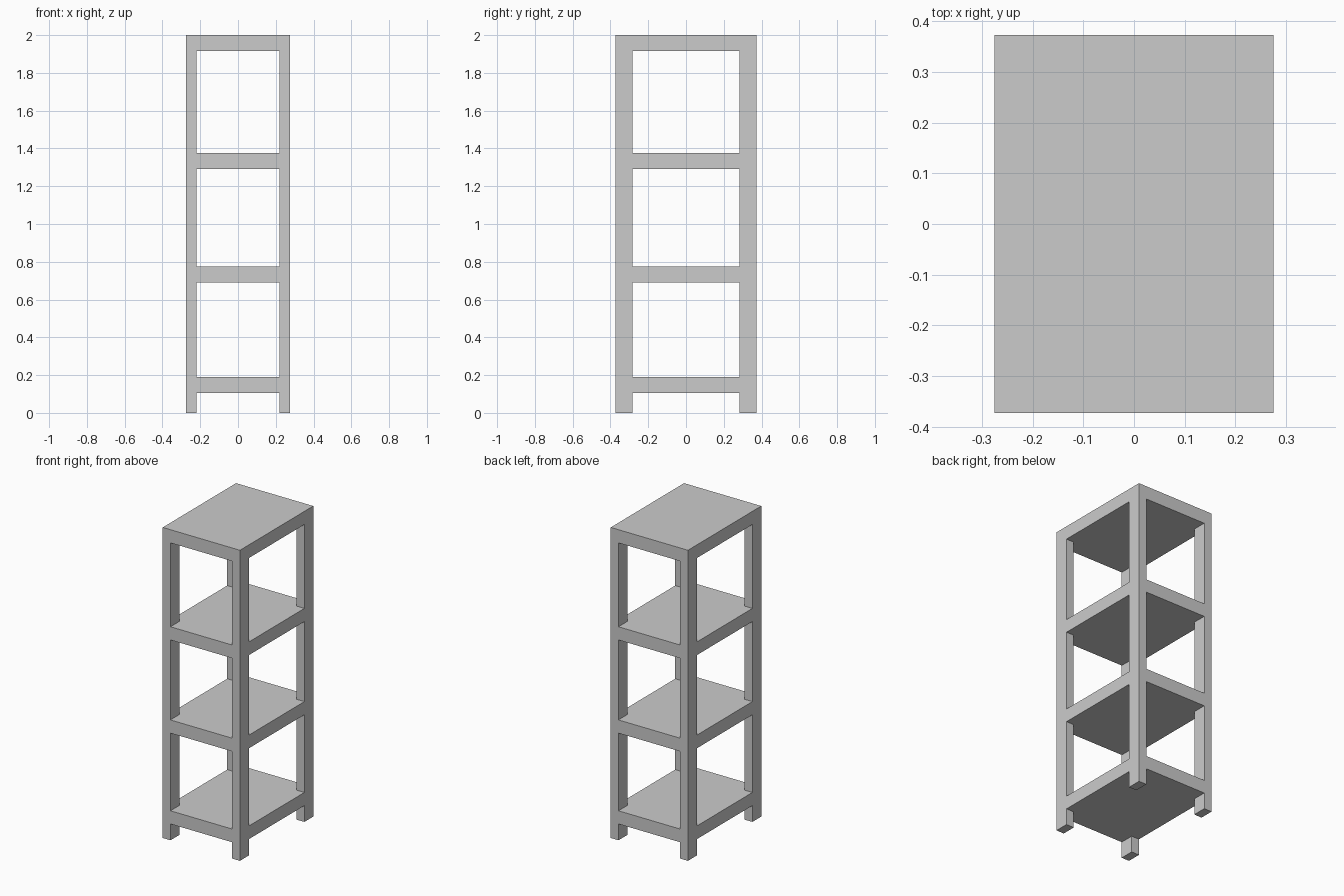
import bpy, bmesh

if "Cube" in bpy.data.objects:
    bpy.data.objects.remove(bpy.data.objects["Cube"])

# Overall half sizes, inner edges of the legs, and heights (leg gap / shelf alternating)
XS = [-0.275, -0.22, 0.22, 0.275]
YS = [-0.373, -0.283, 0.283, 0.373]
ZS = [0, 0.105, 0.19, 0.69, 0.775, 1.29, 1.375, 1.915, 2.0]


def solid(i, j, k):
    """Odd layers are full shelves, even layers hold only the four corner legs."""
    if not (0 <= i < 3 and 0 <= j < 3 and 0 <= k < len(ZS) - 1):
        return False
    return k % 2 == 1 or (i != 1 and j != 1)


bm = bmesh.new()
verts = {}


def vert(key):
    if key not in verts:
        i, j, k = key
        verts[key] = bm.verts.new((XS[i], YS[j], ZS[k]))
    return verts[key]


# Legs and shelves as one watertight frame: a face wherever solid meets air
for i in range(3):
    for j in range(3):
        for k in range(len(ZS) - 1):
            if not solid(i, j, k):
                continue
            for axis in range(3):
                for side in (0, 1):
                    near = [i, j, k]
                    near[axis] += 1 if side else -1
                    if solid(*near):
                        continue
                    u, v = (axis + 1) % 3, (axis + 2) % 3
                    loop = []
                    for du, dv in ((0, 0), (1, 0), (1, 1), (0, 1)):
                        c = [i, j, k]
                        c[axis] += side
                        c[u] += du
                        c[v] += dv
                        loop.append(vert(tuple(c)))
                    bm.faces.new(loop if side else loop[::-1])

mesh = bpy.data.meshes.new("shelf_frame")
bm.to_mesh(mesh)
bm.free()
bpy.context.collection.objects.link(bpy.data.objects.new("shelf_frame", mesh))
